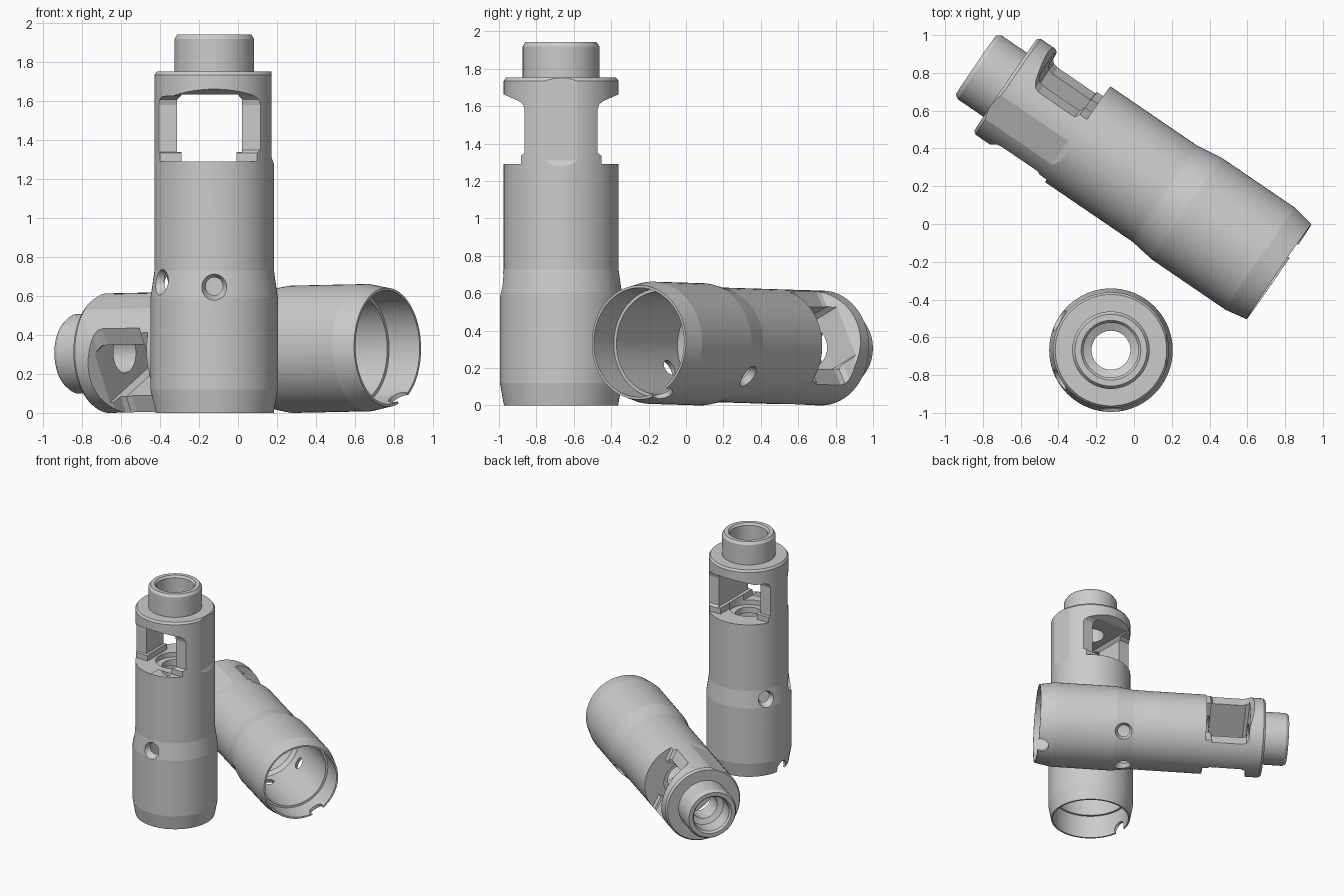
import bpy, bmesh, math
from mathutils import Matrix, Vector

if "Cube" in bpy.data.objects:
    bpy.data.objects.remove(bpy.data.objects["Cube"])

SEGMENTS = 72


def new_object(name, bm):
    bmesh.ops.recalc_face_normals(bm, faces=bm.faces)
    mesh = bpy.data.meshes.new(name)
    bm.to_mesh(mesh)
    bm.free()
    obj = bpy.data.objects.new(name, mesh)
    bpy.context.collection.objects.link(obj)
    return obj


def lathe(name, profile):
    """Closed (radius, z) profile turned around z."""
    bm = bmesh.new()
    rings = []
    for i in range(SEGMENTS):
        a = 2 * math.pi * i / SEGMENTS
        rings.append([bm.verts.new((r * math.cos(a), r * math.sin(a), z)) for r, z in profile])
    n = len(profile)
    for i in range(SEGMENTS):
        p, q = rings[i], rings[(i + 1) % SEGMENTS]
        for j in range(n):
            k = (j + 1) % n
            bm.faces.new((p[j], q[j], q[k], p[k]))
    return new_object(name, bm)


def prism(name, pts, axis, start, end):
    """Extrude an (x or y, z) outline along the other horizontal axis."""
    bm = bmesh.new()

    def ring(d):
        return [bm.verts.new((d, u, z) if axis == 'x' else (u, d, z)) for u, z in pts]
    a, b = ring(start), ring(end)
    bm.faces.new(a)
    bm.faces.new(b[::-1])
    for i in range(len(pts)):
        k = (i + 1) % len(pts)
        bm.faces.new((a[i], a[k], b[k], b[i]))
    return new_object(name, bm)


def cone(name, r1, r2, depth, matrix, segments=32):
    bm = bmesh.new()
    bmesh.ops.create_cone(bm, cap_ends=True, segments=segments, radius1=r1,
                          radius2=r2, depth=depth, matrix=matrix)
    return new_object(name, bm)


# Hollow turned body: outside going up, then the bore coming down
body = lathe("standing_sleeve", [
    (0.305, 0), (0.327, 0.12), (0.327, 0.59), (0.307, 0.73), (0.307, 1.735),
    (0.295, 1.752), (0.205, 1.752), (0.205, 1.92), (0.19, 1.942), (0.158, 1.942),
    (0.145, 1.925), (0.145, 1.80), (0.103, 1.78), (0.103, 1.20), (0.25, 1.20),
    (0.25, 0.80), (0.275, 0.77), (0.275, 0.19), (0.292, 0.19), (0.292, 0)])

cutters = []

# Window straight through front to back, with small steps at its foot
cutters.append(prism("window_cutter", [
    (-0.168, 1.29), (0.115, 1.29), (0.115, 1.34), (0.143, 1.34), (0.143, 1.61),
    (0.12, 1.635), (-0.165, 1.635), (-0.19, 1.61), (-0.19, 1.34), (-0.168, 1.34)],
    'y', -0.5, 0.5))

# Cut-backs beside the wide and the narrow pillar, under a sloped flange
wide = [(0.215, 1.29), (0.215, 1.335), (0.195, 1.35), (0.195, 1.58), (0.203, 1.608),
        (0.225, 1.627), (0.31, 1.664), (0.5, 1.74), (0.5, 1.29)]
narrow = [(0.13, 1.29), (0.13, 1.335), (0.115, 1.34), (0.115, 1.58), (0.125, 1.61),
          (0.15, 1.625), (0.225, 1.628), (0.31, 1.664), (0.5, 1.74), (0.5, 1.29)]
for s in (-1, 1):
    cutters.append(prism("wide_cutter", [(s * y, z) for y, z in wide], 'x', -0.01, 0.5))
    cutters.append(prism("narrow_cutter", [(s * y, z) for y, z in narrow], 'x', -0.5, 0.0))

# Counterbore in the window floor
cutters.append(cone("seat_cutter", 0.15, 0.15, 0.09, Matrix.Translation((0, 0, 1.295)), 48))

# Flat with a ramped lower end on the +x side
cutters.append(prism("flat_cutter", [
    (0.295, 1.31), (0.295, 1.9), (0.45, 1.9), (0.45, 1.27), (0.31, 1.27)], 'y', -0.2, 0.2))

# Three countersunk holes through the lower wall
for deg, z in ((150, 0.655), (210, 0.675), (270, 0.65)):
    turn = Matrix.Rotation(math.radians(deg), 4, 'Z') @ Matrix.Translation((0.2975, 0, z))
    cutters.append(cone("hole_cutter", 0.036, 0.078, 0.085,
                        turn @ Matrix.Rotation(math.pi / 2, 4, 'Y')))

# Round notch in the bottom rim
cutters.append(cone("notch_cutter", 0.055, 0.055, 0.2,
                    Matrix.Translation((-0.3, 0, 0.025)) @ Matrix.Rotation(math.pi / 2, 4, 'Y')))

for c in cutters:
    c.hide_render = True
    mod = body.modifiers.new(c.name, 'BOOLEAN')
    mod.operation = 'DIFFERENCE'
    mod.solver = 'EXACT'
    mod.object = c

# Bake the cuts and drop the helpers
bpy.context.view_layer.update()
graph = bpy.context.evaluated_depsgraph_get()
mesh = bpy.data.meshes.new_from_object(body.evaluated_get(graph))
body.modifiers.clear()
body.data = mesh
for c in cutters:
    bpy.data.objects.remove(c, do_unlink=True)
mesh.shade_smooth()
mesh.set_sharp_from_angle(angle=math.radians(8))
body.location = (-0.122, -0.668, 0)

# Second copy lying on the ground, rolled so the flat faces up and sideways
lying = bpy.data.objects.new("lying_sleeve", mesh)
bpy.context.collection.objects.link(lying)
axis = Vector((-0.826, 0.5635, -0.0174)).normalized()
side = Vector((0.5635, 0.826, 0)).normalized()
up = side.cross(axis)
roll = math.radians(27)
x = up * math.cos(roll) - side * math.sin(roll)
y = axis.cross(x)
rot = Matrix((x, y, axis)).transposed().to_4x4()
lying.matrix_world = Matrix.Translation((0.768, -0.252, 0.337)) @ rot
